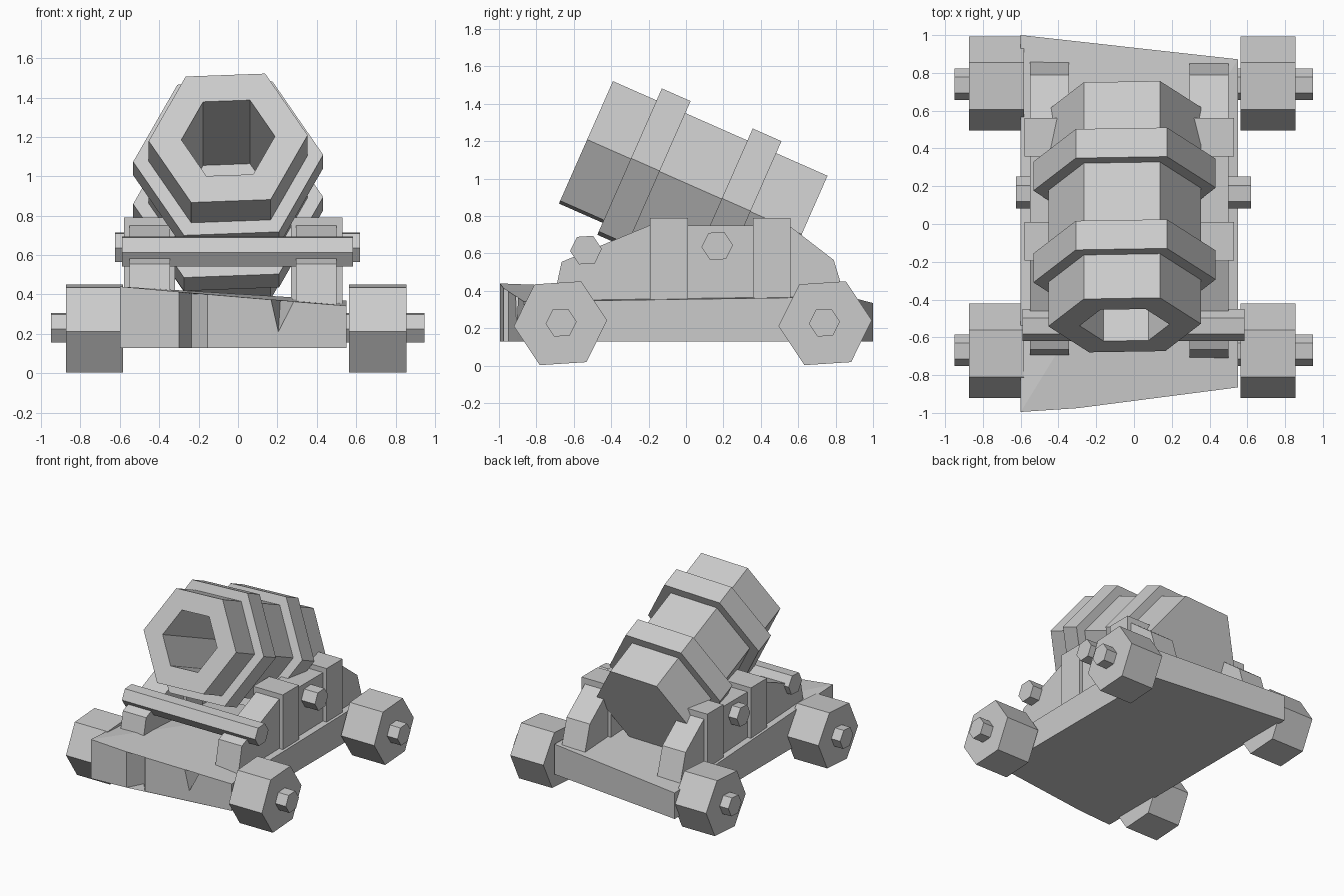
import bpy, bmesh
from math import sin, cos, radians
from mathutils import Vector

if "Cube" in bpy.data.objects:
    bpy.data.objects.remove(bpy.data.objects["Cube"])

X, Y, Z = Vector((1, 0, 0)), Vector((0, 1, 0)), Vector((0, 0, 1))


def finish(name, bm):
    bmesh.ops.recalc_face_normals(bm, faces=bm.faces)
    me = bpy.data.meshes.new(name)
    bm.to_mesh(me)
    bm.free()
    ob = bpy.data.objects.new(name, me)
    bpy.context.collection.objects.link(ob)
    return ob


def hex_loft(name, origin, axis, u, v, sections, turn):
    """Skin six-sided rings given as (distance along axis, radius)."""
    bm = bmesh.new()
    rings = []
    for t, r in sections:
        ring = []
        for i in range(6):
            a = radians(60 * i + turn)
            ring.append(bm.verts.new(Vector(origin) + axis * t + (u * cos(a) + v * sin(a)) * r))
        rings.append(ring)
    for a, b in zip(rings, rings[1:]):
        for i in range(6):
            j = (i + 1) % 6
            bm.faces.new((a[i], a[j], b[j], b[i]))
    bm.faces.new(rings[0])
    bm.faces.new(rings[-1])
    return finish(name, bm)


def rod(name, x0, x1, y, z, r):
    return hex_loft(name, (0, y, z), X, Y, Z, [(x0, r), (x1, r)], 3.7)


def plate(name, profile, x0, x1):
    """Extrude a (y, z) profile along x."""
    bm = bmesh.new()
    a = [bm.verts.new((x0, y, z)) for y, z in profile]
    b = [bm.verts.new((x1, y, z)) for y, z in profile]
    bm.faces.new(a)
    bm.faces.new(b)
    for i in range(len(a)):
        j = (i + 1) % len(a)
        bm.faces.new((a[i], a[j], b[j], b[i]))
    return finish(name, bm)


# Barrel with two raised bands and a hexagonal bore
tilt = radians(23.8)
R, B = 0.404, 0.483
hex_loft("barrel", (-0.05, -0.535, 1.194),
         Vector((0, cos(tilt), -sin(tilt))), X, Vector((0, sin(tilt), cos(tilt))),
         [(0.80, 0.238), (0, 0.238), (0, R), (0.255, R), (0.255, B), (0.423, B), (0.423, R),
          (0.786, R), (0.786, B), (0.954, B), (0.954, R), (1.254, R)], 2.3)

# Broken wooden bed: uneven top, chipped front edge and a V-shaped split
def bed_top(x, y):
    s, t = (x + 0.6) / 1.15, (y + 1) / 2
    front = 0.44 + (0.34 - 0.44) * s
    back = 0.335 + (0.37 - 0.335) * s
    return front + (back - front) * t

outline = [(-0.6, -0.995), (-0.30, -0.975), (-0.235, -0.85), (-0.155, -0.952),
           (0.168, -0.911), (0.205, -0.906), (0.283, -0.897),
           (0.55, -0.865), (0.55, 0.872), (-0.6, 1.0)]
SPLIT = 5
bm = bmesh.new()
low = [bm.verts.new((x, y, 0.128)) for x, y in outline]
top = [bm.verts.new((x, y, 0.21 if i == SPLIT else bed_top(x, y)))
       for i, (x, y) in enumerate(outline)]
apex = bm.verts.new((0.215, -0.635, bed_top(0.215, -0.635)))
for i in range(len(low)):
    j = (i + 1) % len(low)
    bm.faces.new((low[i], low[j], top[j], top[i]))
bm.faces.new((top[SPLIT - 1], top[SPLIT], apex))
bm.faces.new((top[SPLIT], top[SPLIT + 1], apex))
caps = [bm.faces.new(low), bm.faces.new(top[:SPLIT] + [apex] + top[SPLIT + 1:])]
bmesh.ops.triangulate(bm, faces=caps, ngon_method='EAR_CLIP')
finish("bed", bm)

# Side cheeks, each wrapped by two straps
cheek = [(-0.72, 0.30), (-0.665, 0.555), (-0.195, 0.75), (0.55, 0.75), (0.79, 0.565), (0.87, 0.30)]
MID = -0.025
for side, s in (("left", -1), ("right", 1)):
    plate(side + "_cheek", cheek, MID + s * 0.32, MID + s * 0.525)
    for end, y0, y1 in (("front", -0.193, 0.01), ("rear", 0.358, 0.56)):
        plate(f"{side}_{end}_strap", [(y0, 0.30), (y0, 0.79), (y1, 0.79), (y1, 0.30)],
              MID + s * 0.295, MID + s * 0.555)

# Trunnion through the barrel and the elevation rest bar
rod("trunnion", -0.625, 0.62, 0.167, 0.64, 0.084)
rod("rest_bar", -0.59, 0.585, -0.535, 0.618, 0.085)

# Axles and wheels
for end, y in (("front", -0.671), ("rear", 0.744)):
    rod(end + "_axle", -0.95, 0.947, y * 0.995, 0.23, 0.083)
    rod(end + "_left_wheel", -0.873, -0.583, y, 0.227, 0.25)
    rod(end + "_right_wheel", 0.563, 0.855, y, 0.227, 0.25)
